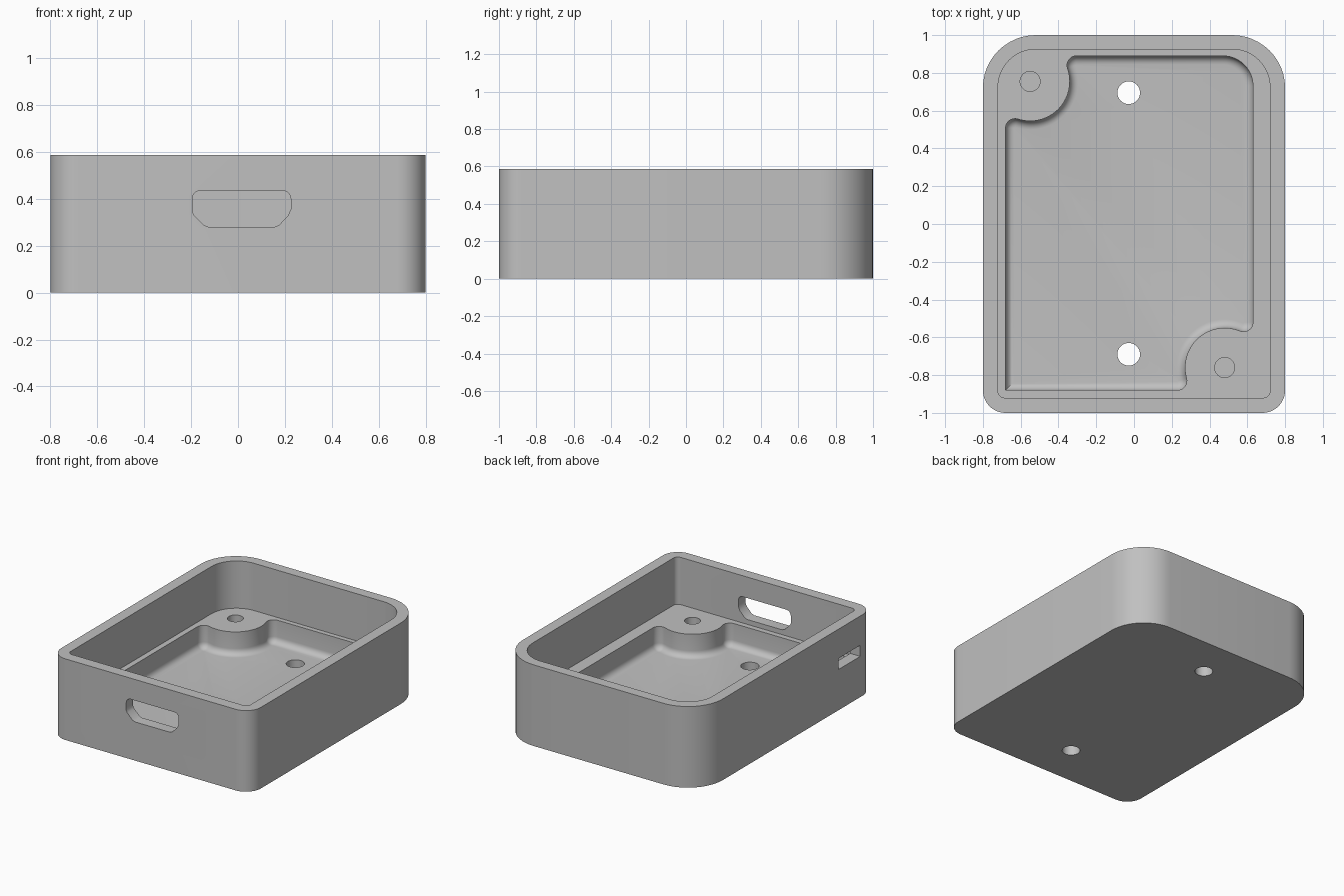
import bpy, bmesh
from math import cos, sin, radians, sqrt, atan2, degrees, pi

cube = bpy.data.objects.get("Cube")
if cube:
    bpy.data.objects.remove(cube, do_unlink=True)

HEIGHT, LEDGE, FLOOR = 0.587, 0.245, 0.08
FILLET = 0.045
BOSSES = [(-0.55, 0.755), (0.48, -0.76)]

grey = bpy.data.materials.new("light grey plastic")
grey.use_nodes = True
colour = (0.53, 0.53, 0.53, 1)
grey.diffuse_color = colour
grey.node_tree.nodes["Principled BSDF"].inputs["Base Color"].default_value = colour


def arc(cx, cy, r, start, end, n=12):
    """Points along an arc, angles in degrees."""
    angles = [radians(start + (end - start) * i / n) for i in range(n + 1)]
    return [(cx + r * cos(a), cy + r * sin(a)) for a in angles]


def rounded(x0, x1, y0, y1, low, high):
    """Rectangle with separate radii for its low-y and high-y corners."""
    return (arc(x0 + low, y0 + low, low, 180, 270) + arc(x1 - low, y0 + low, low, 270, 360)
            + arc(x1 - high, y1 - high, high, 0, 90) + arc(x0 + high, y1 - high, high, 90, 180))


def loft(name, rings):
    """Closed solid through rings of 3D points with equal counts."""
    bm = bmesh.new()
    loops = [[bm.verts.new(p) for p in ring] for ring in rings]
    for a, b in zip(loops, loops[1:]):
        for i in range(len(a)):
            j = (i + 1) % len(a)
            bm.faces.new((a[i], a[j], b[j], b[i]))
    bm.faces.new(loops[0][::-1])
    bm.faces.new(loops[-1])
    bmesh.ops.recalc_face_normals(bm, faces=bm.faces)
    mesh = bpy.data.meshes.new(name)
    bm.to_mesh(mesh)
    bm.free()
    obj = bpy.data.objects.new(name, mesh)
    obj.data.materials.append(grey)
    bpy.context.collection.objects.link(obj)
    return obj


def prism(name, outline, z0, z1):
    return loft(name, [[(x, y, z) for x, y in outline] for z in (z0, z1)])


def boss_edge(boss, x_wall, y_wall, side, d):
    """Pocket outline around a corner boss, with blends into both walls."""
    cx, cy = boss
    r, blend = 0.21, 0.05
    reach = r + blend
    # blend centres beside the end wall and the side wall
    ey = y_wall + blend * side
    ex = cx - side * sqrt(reach ** 2 - (ey - cy) ** 2)
    sx = x_wall - blend * side
    sy = cy + side * sqrt(reach ** 2 - (sx - cx) ** 2)
    a = degrees(atan2((cy - ey) * side, (cx - ex) * side))
    b = degrees(atan2((sy - cy) * side, (sx - cx) * side))
    turn = 0 if side > 0 else 180
    return (arc(ex, ey, blend - d, turn - 90, turn + a, 8)
            + arc(cx, cy, r + d, turn + 180 + a, turn + b, 28)[1:-1]
            + arc(sx, sy, blend - d, turn + b - 180, turn, 8))


def pocket(d):
    """Floor pocket outline, inset by d."""
    return ([(-0.68 + d, -0.88 + d)] + boss_edge(BOSSES[1], 0.63, -0.88, 1, d)
            + arc(0.47, 0.73, 0.16 - d, 0, 90)
            + boss_edge(BOSSES[0], -0.68, 0.89, -1, d))


# Outer shell
case = prism("enclosure_base", rounded(-0.8, 0.8, -1, 1, 0.12, 0.28), 0, HEIGHT)

# Upper cavity
cutters = [prism("upper_cavity", rounded(-0.72, 0.72, -0.92, 0.925, 0.035, 0.2), LEDGE, 0.8)]

# Lower pocket with a filleted floor
rings = [[(x, y, z) for x, y in pocket(0)] for z in (LEDGE + 0.1,)]
for i in range(7):
    t = pi / 2 * i / 6
    z = FLOOR + FILLET * (1 - sin(t))
    rings.append([(x, y, z) for x, y in pocket(FILLET * (1 - cos(t)))])
cutters.append(loft("lower_pocket", rings))

# Mounting holes through the floor and blind screw holes in the bosses
for y in (0.695, -0.69):
    cutters.append(prism("floor_hole", arc(-0.028, y, 0.06, 0, 348.75, 31), -0.1, 0.2))
for x, y in BOSSES:
    cutters.append(prism("screw_hole", arc(x, y, 0.053, 0, 348.75, 31), 0.09, 0.4))

# Connector opening in the front wall: rounded top, chamfered bottom
port = ([(-0.125, 0.28), (0.155, 0.28), (0.175, 0.288), (0.213, 0.328), (0.225, 0.355)]
        + arc(0.19, 0.4, 0.035, 0, 90, 6) + arc(-0.16, 0.4, 0.035, 90, 180, 6)
        + [(-0.195, 0.345), (-0.187, 0.33), (-0.145, 0.288)])
cutters.append(loft("front_port", [[(x, y, z) for x, z in port] for y in (-1.1, -0.85)]))

# Slot in the side wall
slot = [(-0.85, 0.295), (-0.60, 0.295), (-0.60, 0.375), (-0.85, 0.375)]
cutters.append(loft("side_slot", [[(x, y, z) for y, z in slot] for x in (-0.9, -0.69)]))

# Cut everything out of the shell
bpy.context.view_layer.objects.active = case
for cutter in cutters:
    mod = case.modifiers.new(cutter.name, "BOOLEAN")
    mod.operation, mod.solver, mod.object = "DIFFERENCE", "EXACT", cutter
    bpy.ops.object.modifier_apply(modifier=mod.name)
    bpy.data.objects.remove(cutter, do_unlink=True)

for obj in bpy.context.selected_objects:
    obj.select_set(False)
case.select_set(True)
bpy.ops.object.shade_smooth_by_angle(angle=radians(30))
